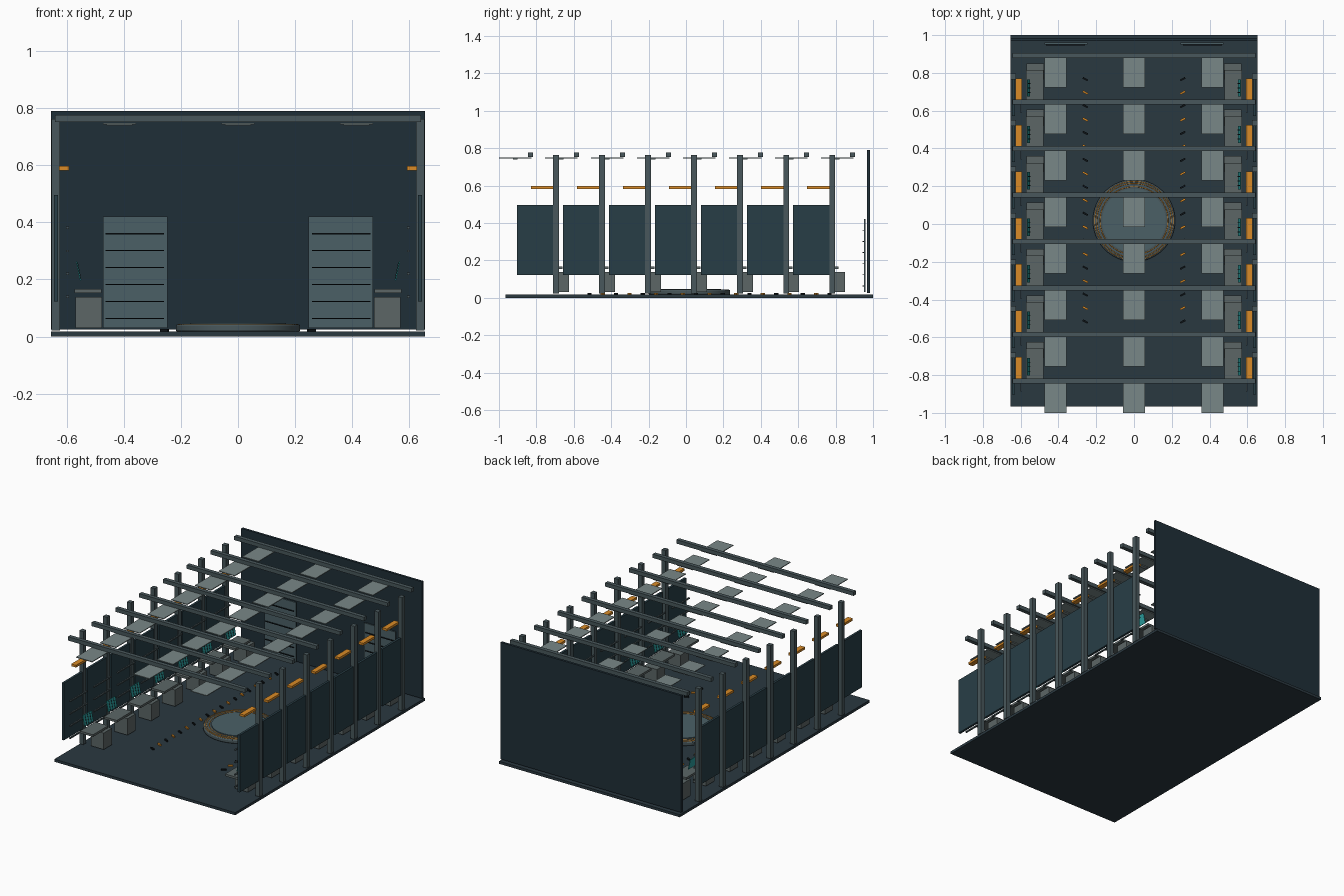
import bpy, math
from mathutils import Euler

if "Cube" in bpy.data.objects:
    bpy.data.objects.remove(bpy.data.objects["Cube"])


def material(name, hexcode):
    m = bpy.data.materials.new(name)
    rgb = [(int(hexcode[i:i + 2], 16) / 255) ** 2.2 for i in (0, 2, 4)]
    m.diffuse_color = (*rgb, 1)
    m.use_nodes = True
    m.node_tree.nodes["Principled BSDF"].inputs["Base Color"].default_value = m.diffuse_color
    return m


DARK = material("dark_wall", "24323a")
FLOOR = material("floor_grey", "2e3b42")
PANEL = material("panel_blue", "2c4048")
STEEL = material("steel", "4a585c")
SHUT = material("shutter", "4c6066")
BOX = material("console_grey", "5c6666")
LIGHT = material("light_panel", "788686")
ORANGE = material("orange", "d98a2b")
TEAL = material("teal", "2f9c9c")
BLACK = material("black", "151a1d")


def box(name, x, y, z, mat, rot=(0, 0, 0)):
    """Box from (min, max) ranges, optionally turned about its centre."""
    bpy.ops.mesh.primitive_cube_add(size=1)
    o = bpy.context.object
    o.name = name
    o.location = [(a + b) / 2 for a, b in (x, y, z)]
    o.scale = [abs(b - a) for a, b in (x, y, z)]
    o.rotation_euler = Euler(rot)
    o.data.materials.append(mat)
    return o


def pair(name, x, y, z, mat, rot=(0, 0, 0)):
    """Right-hand box plus its mirror on the left."""
    box(name + "_right", x, y, z, mat, rot)
    box(name + "_left", (-x[1], -x[0]), y, z, mat, (rot[0], -rot[1], -rot[2]))


def disc(name, r, z0, z1, mat, bevel=0):
    bpy.ops.mesh.primitive_cylinder_add(vertices=64, radius=r, depth=z1 - z0,
                                        location=(0, 0.018, (z0 + z1) / 2))
    o = bpy.context.object
    o.name = name
    o.data.materials.append(mat)
    bpy.ops.object.shade_smooth_by_angle()
    if bevel:
        b = o.modifiers.new("bevel", 'BEVEL')
        b.width, b.segments = bevel, 2


# Floor and rear wall
box("floor", (-.655, .655), (-.965, 1), (0, .017), FLOOR)
box("rear_wall", (-.655, .655), (.969, .985), (.025, .79), DARK)

# Rear shutters with slats
pair("shutter", (.247, .474), (.951, .96), (.03, .42), SHUT)
for i in range(6):
    z = .063 + i * .0595
    pair("shutter_slat", (.26, .465), (.944, .951), (z - .002, z + .002), BLACK)

# Round platform with trim rings
disc("platform_base", .218, .017, .043, STEEL, .006)
disc("platform_top", .168, .043, .048, SHUT)
for r in (.180, .197, .208):
    bpy.ops.mesh.primitive_torus_add(major_radius=r, minor_radius=.002, major_segments=64,
                                     minor_segments=6, location=(0, .018, .043))
    ring = bpy.context.object
    ring.name = "platform_ring"
    ring.data.materials.append(ORANGE)

# Side bays: post, wall panel, rails, orange lamp, console
for k in range(7):
    p = -.695 + .246 * k
    pair("post", (.624, .653), (p - .015, p + .015), (.022, .763), STEEL)
    pair("wall_panel", (.63, .645), (p - .208, p + .003), (.123, .497), PANEL)
    for z in (.14, .22, .30, .381):
        pair("wall_rail", (.593, .602), (p - .193, p - .013), (z - .004, z + .004), STEEL)
    pair("orange_lamp", (.593, .627), (p - .135, p - .01), (.582, .597), ORANGE)
    pair("console_base", (.476, .569), (p - .015, p + .07), (.03, .138), BOX)
    pair("console_top", (.479, .573), (p - .122, p + .035), (.153, .167), BOX)
    pair("screen", (.557, .561), (p - .107, p - .015), (.196, .264), TEAL, (0, .2, 0))
    for i in range(3):
        y = p - .085 + i * .024
        pair("screen_bar", (.555, .5565), (y - .002, y + .002), (.2, .26), DARK, (0, .2, 0))

# Ceiling beams with hanging panels and lamp strips
for k in range(8):
    b = -.831 + .246 * k
    box("ceiling_beam", (-.642, .642), (b - .013, b + .013), (.752, .777), STEEL)
    for x in (-.415, 0, .415):
        box("ceiling_panel", (x - .058, x + .058), (b - .169, b + .005), (.744, .749), LIGHT)
        box("ceiling_strip", (x - .045, x + .045), (b - .095, b - .07), (.739, .744), LIGHT)

# Floor guide marks, alternating colours
for i in range(19):
    y = .767 - i * .0713
    pair("guide_mark", (.243, .273), (y - .005, y + .005), (.017, .026),
         ORANGE if i % 2 else BLACK, (0, 0, math.radians(28)))
